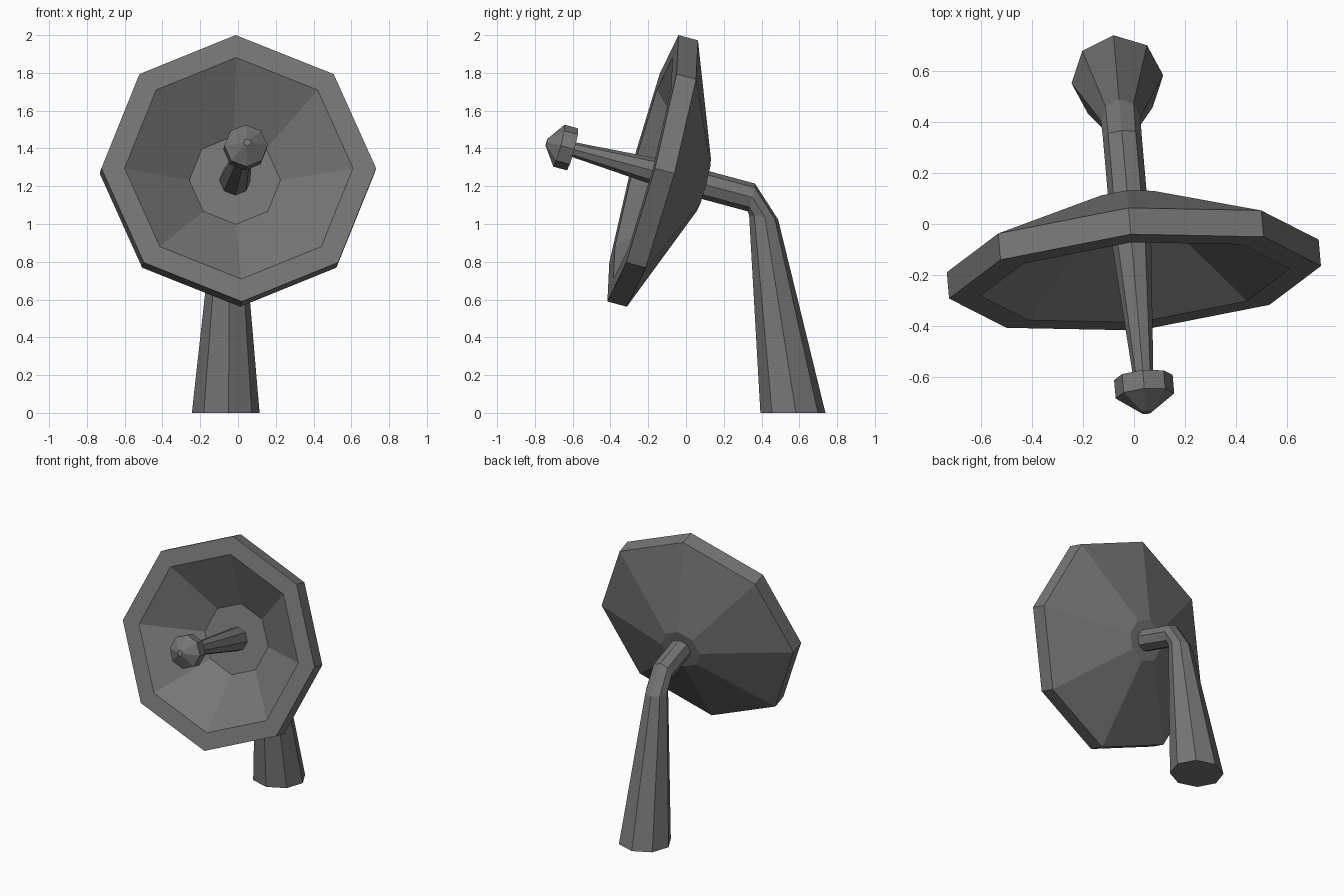
import bpy, bmesh
from math import sin, cos, pi, radians
from mathutils import Vector

if "Cube" in bpy.data.objects:
    bpy.data.objects.remove(bpy.data.objects["Cube"])

SIDES = 8
YAW, TILT = radians(5), radians(15)

# Dish frame: axis points out of the dish, centre is the middle of the front rim
right = Vector((cos(YAW), sin(YAW), 0))
axis = Vector((sin(YAW) * cos(TILT), -cos(YAW) * cos(TILT), sin(TILT)))
up = axis.cross(right)
if up.z < 0:
    up = -up
centre = Vector((0.004, -0.228, 1.295))

# Dark grey metal
metal = bpy.data.materials.new("dark_grey")
metal.diffuse_color = (0.18, 0.18, 0.18, 1)
metal.use_nodes = True
metal.node_tree.nodes["Principled BSDF"].inputs["Base Color"].default_value = metal.diffuse_color


def on_axis(s):
    return centre + axis * s


def skin(name, rings):
    """Skin octagonal rings (position, radius, u, v) into one capped solid."""
    bm = bmesh.new()
    loops = []
    for pos, r, u, v in rings:
        loops.append([bm.verts.new(pos + (u * cos(2 * pi * i / SIDES) + v * sin(2 * pi * i / SIDES)) * r)
                      for i in range(SIDES)])
    for a, b in zip(loops, loops[1:]):
        for i in range(SIDES):
            j = (i + 1) % SIDES
            bm.faces.new((a[i], a[j], b[j], b[i]))
    bm.faces.new(loops[0])
    bm.faces.new(loops[-1])
    bmesh.ops.recalc_face_normals(bm, faces=bm.faces)
    mesh = bpy.data.meshes.new(name)
    bm.to_mesh(mesh)
    bm.free()
    mesh.materials.append(metal)
    obj = bpy.data.objects.new(name, mesh)
    bpy.context.collection.objects.link(obj)
    return obj


def lathe(name, profile):
    """Octagonal turned part along the dish axis from (radius, distance) pairs."""
    return skin(name, [(on_axis(s), r, right, up) for r, s in profile])


# Hollow dish: back plate, outer cone, rim, inner cone, floor
lathe("dish", [(0.145, -0.335), (0.73, -0.107), (0.73, 0), (0.607, 0), (0.242, -0.243)])

# Tapered feed rod and its pointed head
lathe("feed_rod", [(0.083, -0.248), (0.039, 0.39)])
lathe("feed_head", [(0.115, 0.387), (0.115, 0.462), (0.02, 0.53)])

# Support post: neck behind the dish, elbow, then flared post to the ground
back = Vector((-sin(YAW), cos(YAW), 0))
elbow_v = (back + Vector((0, 0, -0.15))).normalized()
skin("support_post", [
    (on_axis(-0.33), 0.076, right, up),
    (on_axis(-0.596), 0.076, right, up),
    (Vector((-0.052, 0.411, 1.035)), 0.078, right, elbow_v),
    (Vector((-0.065, 0.566, 0)), 0.18, right, back * 0.96),
])
